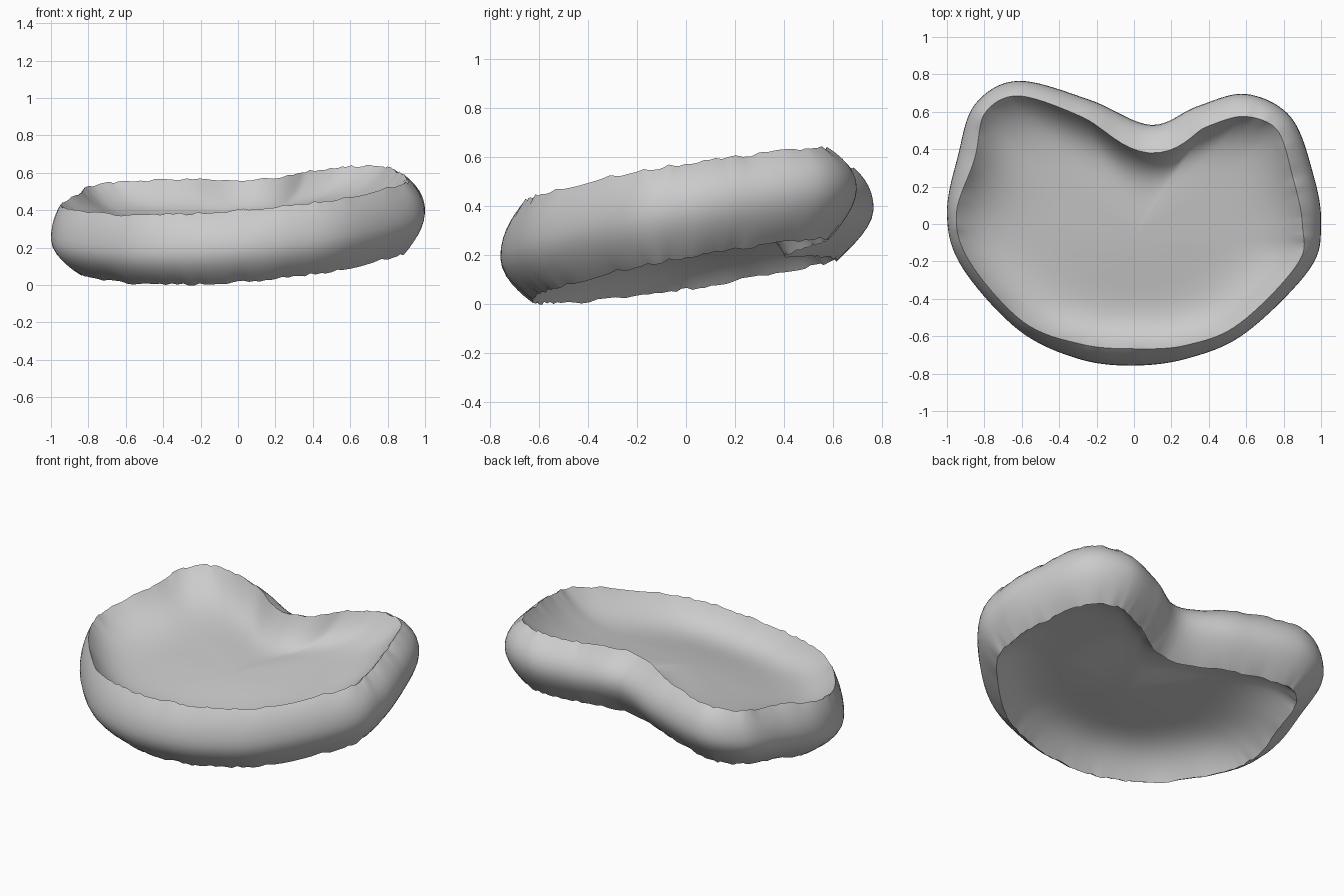
import bpy, bmesh, math, random
from mathutils import Vector

random.seed(4)
cube = bpy.data.objects.get("Cube")
if cube:
    bpy.data.objects.remove(cube)

grey = bpy.data.materials.new("light grey")
grey.use_nodes = True
colour = (0.6, 0.6, 0.6, 1)
grey.diffuse_color = colour
grey.node_tree.nodes["Principled BSDF"].inputs["Base Color"].default_value = colour

# Kidney outline, clockwise from the right side: x, y, inset of the upper rim
outline = [
    (-1, .05, .05), (-.94, .37, .09), (-.85, .64, .07), (-.62, .765, .08),
    (-.24, .665, .1), (.09, .53, .15), (.34, .63, .12), (.6, .695, .12),
    (.84, .57, .1), (.96, .26, .11), (1, 0, .1), (.94, -.24, .07),
    (.6, -.58, .06), (.3, -.715, .07), (0, -.757, .09), (-.3, -.72, .08),
    (-.62, -.565, .05), (-.92, -.23, .05),
]
control = [Vector(p) for p in outline]
STEPS = 9
N = len(control) * STEPS


def smooth_loop(points):
    """Closed Catmull-Rom curve through the points."""
    result = []
    n = len(points)
    for i in range(n):
        a, b, c, d = (points[(i + k) % n] for k in (-1, 0, 1, 2))
        for s in range(STEPS):
            t = s / STEPS
            result.append(b + (c - a) * t / 2 + (2 * a - 5 * b + 4 * c - d) * t**2 / 2
                          + (3 * b - a - 3 * c + d) * t**3 / 2)
    return result


def upper_plane(x, y):
    return .5 + .08 * x + .15 * y


def lower_plane(x, y):
    return .122 + .075 * x + .17 * y


loop = smooth_loop(control)
inward = []
for i in range(N):
    tangent = loop[(i + 2) % N] - loop[i - 2]
    inward.append(Vector((tangent.y, -tangent.x, 0)).normalized())
ragged = [random.uniform(-.007, .007) for i in range(N)]


def wall_ring(u):
    """Ring of the bulging wall: u = -1 at the lower rim, 1 at the upper rim."""
    ring = []
    for i, p in enumerate(loop):
        if u > 0:
            inset = p.z * u ** 2.2
        else:
            inset = (.13 - .025 * p.x) * abs(u) ** 1.8
        q = p + inward[i] * inset
        h = (u + 1) / 2
        low, high = lower_plane(q.x, q.y), upper_plane(q.x, q.y)
        ring.append(Vector((q.x, q.y, low + (high - low) * h + ragged[i] * abs(u) ** 3)))
    return ring


def dish_rings(rim, plane, sink):
    """Rings shrinking from a rim to a slightly raised middle, steep at the edge."""
    rings = []
    centre = Vector((0, -.08, 0))
    for k in range(25):
        r = 1 - (k / 24) ** 1.7
        depth = sink * (1 - r ** 6 - .18 * (1 - r * r) ** 2)
        ring = []
        for p in rim:
            q = centre + (p - centre) * r
            rough = (p.z - plane(p.x, p.y)) * r ** 30
            ring.append(Vector((q.x, q.y, plane(q.x, q.y) + depth + rough)))
        rings.append(ring)
    return rings


def loft(name, rings, flip):
    bm = bmesh.new()
    verts = [[bm.verts.new(p) for p in ring] for ring in rings]
    for lower, upper in zip(verts, verts[1:]):
        for i in range(N):
            j = (i + 1) % N
            face = [lower[i], lower[j], upper[j], upper[i]]
            bm.faces.new(face[::-1] if flip else face)
    bmesh.ops.remove_doubles(bm, verts=bm.verts, dist=.0001)
    mesh = bpy.data.meshes.new(name)
    bm.to_mesh(mesh)
    bm.free()
    mesh.materials.append(grey)
    for polygon in mesh.polygons:
        polygon.use_smooth = True
    obj = bpy.data.objects.new(name, mesh)
    bpy.context.collection.objects.link(obj)


# Bulging outer wall and the two sunken surfaces
wall = [wall_ring(math.sin(math.pi * (k / 16 - .5))) for k in range(17)]
loft("outer_wall", wall, True)
loft("upper_surface", dish_rings(wall[-1], upper_plane, -.175), True)
loft("lower_surface", dish_rings(wall[0], lower_plane, .165), False)
